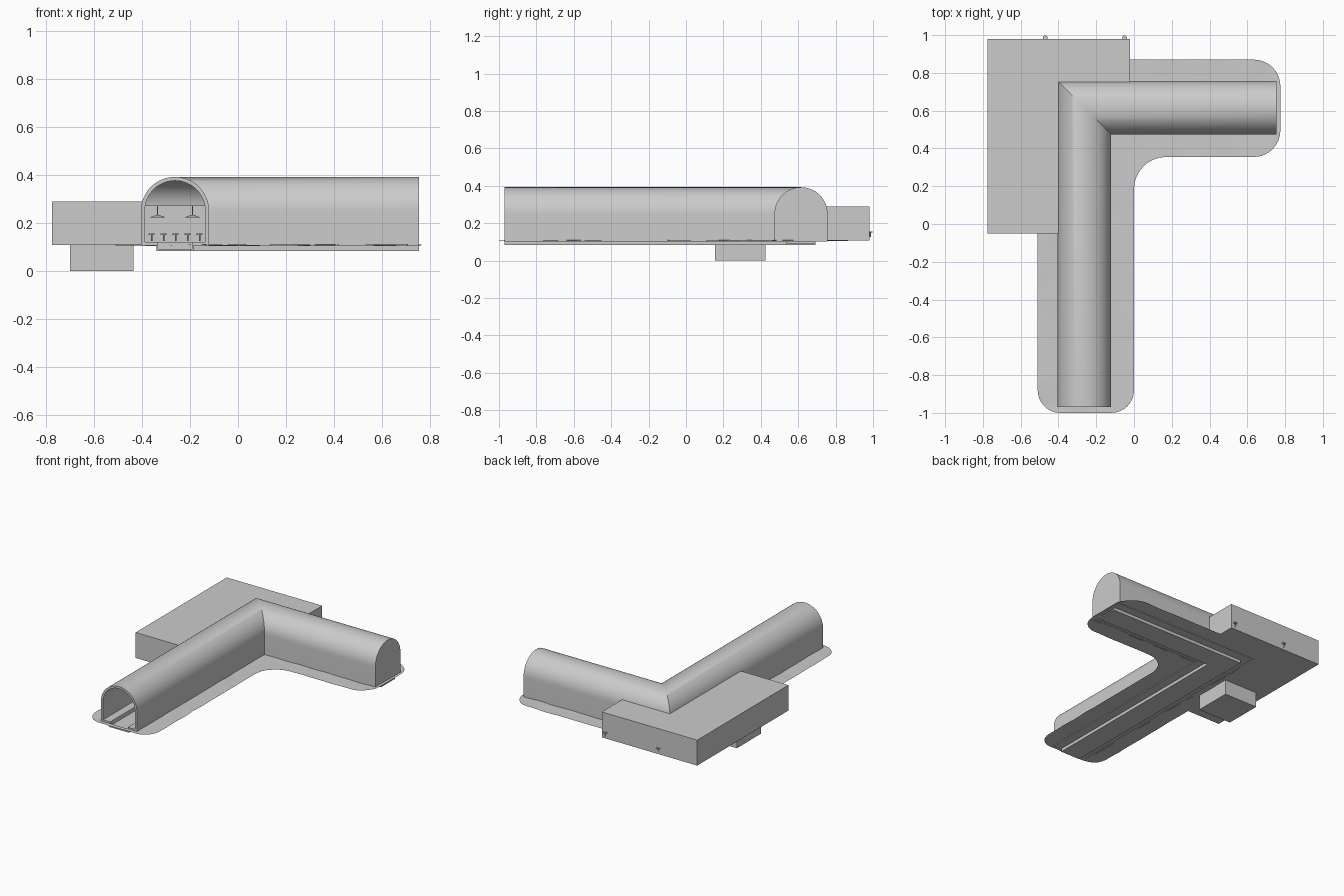
import bpy, bmesh, math
from mathutils import Vector, noise

if "Cube" in bpy.data.objects:
    bpy.data.objects.remove(bpy.data.objects["Cube"])

CX, CY = -0.2625, 0.615          # centre lines of the two tunnel legs
Y0, X1 = -0.97, 0.755            # tunnel ends


def finish(name, bm, smooth=False):
    bmesh.ops.recalc_face_normals(bm, faces=bm.faces)
    me = bpy.data.meshes.new(name)
    bm.to_mesh(me)
    bm.free()
    ob = bpy.data.objects.new(name, me)
    bpy.context.collection.objects.link(ob)
    if smooth:
        bpy.ops.object.select_all(action='DESELECT')
        ob.select_set(True)
        bpy.context.view_layer.objects.active = ob
        bpy.ops.object.shade_smooth_by_angle(angle=math.radians(30))
    return ob


def box(name, x0, x1, y0, y1, z0, z1):
    bm = bmesh.new()
    bmesh.ops.create_cube(bm, size=1)
    for v in bm.verts:
        v.co = ((x0 + x1) / 2 + v.co.x * (x1 - x0),
                (y0 + y1) / 2 + v.co.y * (y1 - y0),
                (z0 + z1) / 2 + v.co.z * (z1 - z0))
    return finish(name, bm)


def sweep(name, profile, smooth=False):
    """Sweep a closed (offset, z) profile along the mitred L path."""
    bm = bmesh.new()
    rings = [[bm.verts.new(f(o, z)) for o, z in profile] for f in (
        lambda o, z: (CX + o, Y0, z),
        lambda o, z: (CX + o, CY - o, z),
        lambda o, z: (X1, CY - o, z))]
    n = len(profile)
    for a, b in zip(rings, rings[1:]):
        for i in range(n):
            j = (i + 1) % n
            bm.faces.new((a[i], a[j], b[j], b[i]))
    bm.faces.new(rings[0])
    bm.faces.new(rings[-1])
    return finish(name, bm, smooth)


def arch(r, zb, n=32):
    arc = [(r * math.cos(math.pi * i / n), 0.25 + r * math.sin(math.pi * i / n))
           for i in range(n + 1)]
    return [(r, zb)] + arc + [(-r, zb)]


# Vaulted tunnel shell, open at the front
tunnel = sweep("tunnel_vault", arch(0.142, 0.103) + arch(0.126, 0.103)[::-1], True)

# Openings from the tunnel into the side hall
for i, b in enumerate([(-0.45, -0.32, -0.03, 0.96), (-0.45, -0.04, 0.69, 0.96)]):
    cutter = box(f"hall_opening_cutter_{i}", *b, 0.121, 0.27)
    cutter.hide_render = True
    cutter.hide_viewport = True
    mod = tunnel.modifiers.new("opening", 'BOOLEAN')
    mod.operation = 'DIFFERENCE'
    mod.object = cutter
    mod.solver = 'EXACT'

# Closed end of the second leg
bm = bmesh.new()
face = bm.faces.new([bm.verts.new((X1 - 0.012, CY - o, z)) for o, z in arch(0.141, 0.103)])
ext = bmesh.ops.extrude_face_region(bm, geom=[face])
bmesh.ops.translate(bm, vec=(0.012, 0, 0),
                    verts=[v for v in ext["geom"] if isinstance(v, bmesh.types.BMVert)])
finish("tunnel_end_wall", bm)

# Tunnel floor with raised walkways and a sunken channel
half = [(0.07, 0.092), (0.07, 0.12), (0.128, 0.12), (0.128, 0.105), (0.078, 0.105), (0.078, 0.083)]
sweep("tunnel_floor_channel", half + [(-o, z) for o, z in half[::-1]])

# Side hall: floor, roof and walls around the corner
for part, z0, z1 in (("floor", 0.108, 0.12), ("roof", 0.27, 0.29)):
    box(f"hall_{part}_side", -0.775, -0.388, -0.05, 0.98, z0, z1)
    box(f"hall_{part}_back", -0.388, -0.02, 0.742, 0.98, z0, z1)
box("hall_wall_left", -0.775, -0.757, -0.05, 0.98, 0.12, 0.27)
box("hall_wall_back", -0.757, -0.02, 0.962, 0.98, 0.12, 0.27)
box("hall_wall_front", -0.757, -0.395, -0.05, -0.032, 0.12, 0.27)
box("hall_wall_right", -0.038, -0.02, 0.745, 0.962, 0.12, 0.27)

# Block beneath the hall
box("foundation_block", -0.70, -0.435, 0.155, 0.425, 0, 0.109)


def turned(name, x, y, pieces):
    """Stack of cones: (bottom radius, top radius, z0, z1)."""
    bm = bmesh.new()
    for r1, r2, z0, z1 in pieces:
        made = bmesh.ops.create_cone(bm, cap_ends=True, segments=12,
                                     radius1=r1, radius2=r2, depth=z1 - z0)
        bmesh.ops.translate(bm, verts=made["verts"], vec=(x, y, (z0 + z1) / 2))
    finish(name, bm, True)


# Stools in the hall and two hanging lamps
stools = [(-0.36 + 0.05 * i, 0.90) for i in range(5)] + [(-0.47, 0.985), (-0.05, 0.985)]
for i, (x, y) in enumerate(stools):
    turned(f"stool_{i}", x, y, [(0.003, 0.003, 0.125, 0.15), (0.013, 0.013, 0.149, 0.155)])
for i, x in enumerate((-0.335, -0.19)):
    turned(f"hanging_lamp_{i}", x, 0.86, [(0.002, 0.002, 0.23, 0.272), (0.036, 0.008, 0.222, 0.232)])

# Uneven ground sheet following the tunnel, with rounded corners
corners = [(-0.51, -1, 0.12), (0, -1, 0.12), (0, 0.355, 0.17), (0.775, 0.355, 0.14),
           (0.775, 0.87, 0.14), (-0.51, 0.87, 0.12)]
outline = []
for i, (x, y, r) in enumerate(corners):
    p = Vector((x, y, 0.108))
    a = (Vector((*corners[i - 1][:2], 0.108)) - p).normalized() * r
    b = (Vector((*corners[(i + 1) % 6][:2], 0.108)) - p).normalized() * r
    for k in range(9):
        t = math.pi / 2 * k / 8
        outline.append(p + a * (1 - math.sin(t)) + b * (1 - math.cos(t)))
bm = bmesh.new()
bm.faces.new([bm.verts.new(c) for c in outline])
cuts = [(0, -0.48 + 0.05 * i) for i in range(26)] + [(1, -0.96 + 0.05 * i) for i in range(37)]
cuts += [(0, CX - 0.074), (0, CX + 0.074), (1, CY - 0.074), (1, CY + 0.074), (1, Y0), (0, X1)]
for axis, v in cuts:
    bmesh.ops.bisect_plane(bm, geom=bm.verts[:] + bm.edges[:] + bm.faces[:], dist=1e-5,
                           plane_co=(v, v, 0), plane_no=(1, 0, 0) if axis == 0 else (0, 1, 0))


def in_channel(c):
    return (abs(c.x - CX) < 0.073 and Y0 < c.y < CY + 0.073) or \
           (abs(c.y - CY) < 0.073 and CX < c.x < X1)


bmesh.ops.delete(bm, context='FACES',
                 geom=[f for f in bm.faces if in_channel(f.calc_center_median())])
for v in bm.verts:
    v.co.z += 0.004 * noise.noise(v.co * 9)
finish("ground_sheet", bm, True)
